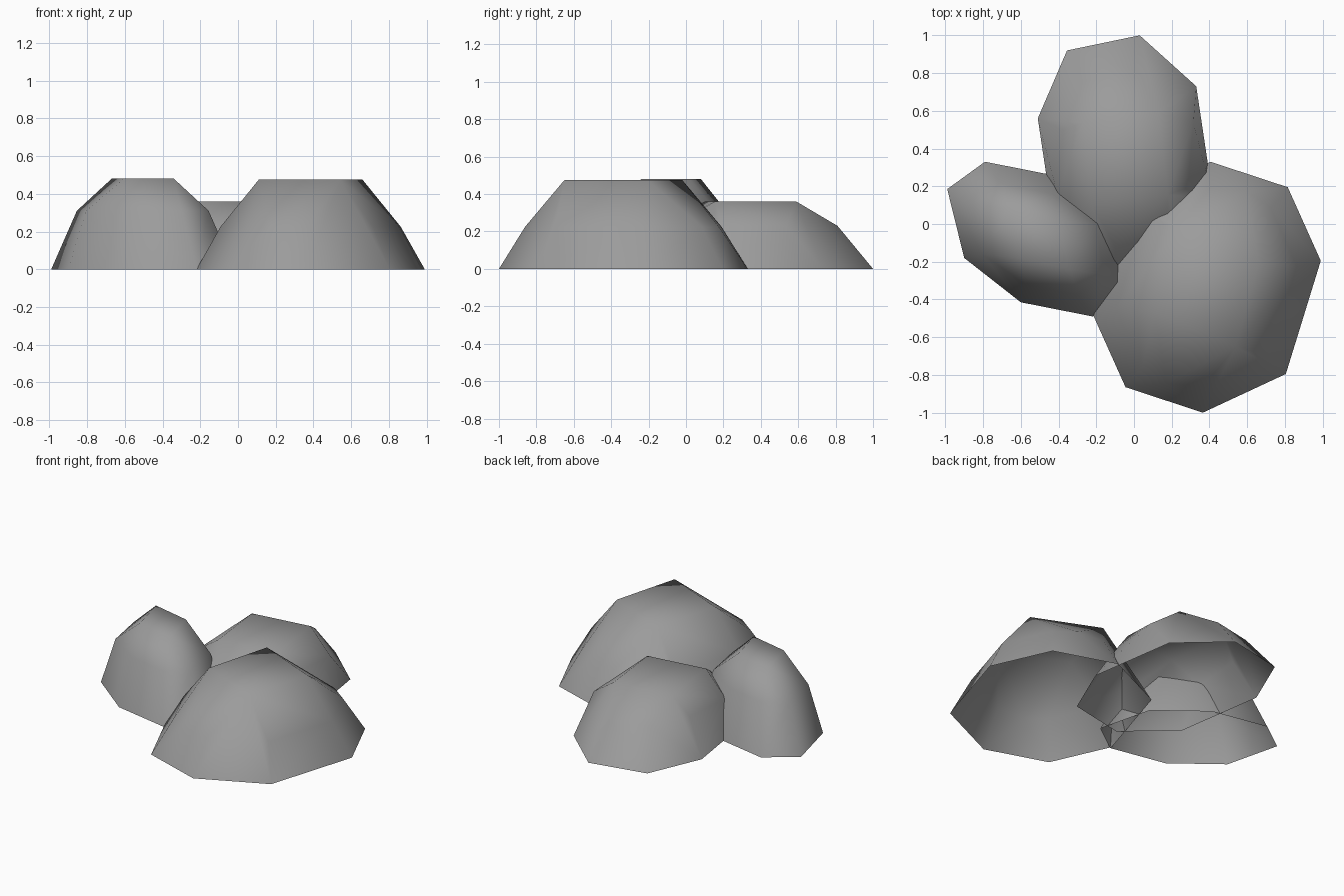
import bpy, bmesh
from mathutils import Vector

cube = bpy.data.objects.get("Cube")
if cube:
    bpy.data.objects.remove(cube, do_unlink=True)

stone = bpy.data.materials.new("stone_grey")
stone.use_nodes = True
colour = (0.33, 0.33, 0.33, 1)
stone.diffuse_color = colour
bsdf = next(n for n in stone.node_tree.nodes if n.type == "BSDF_PRINCIPLED")
bsdf.inputs["Base Color"].default_value = colour


def boulder(name, centre, half_base, half_top, shoulder, shoulder_z, height, bulge=()):
    """Hollow dome, point symmetric about its centre: base ring, shoulder ring, flat top."""
    c = Vector(centre)
    bm = bmesh.new()

    def ring(points, scale, z):
        for p in points:
            for sign in (1, -1):
                xy = c + Vector(p) * scale * sign
                bm.verts.new((xy.x, xy.y, z))

    ring(half_base, 1, 0)
    ring(half_base, shoulder, shoulder_z)
    ring(bulge, 1, shoulder_z)
    ring(half_top, 1, height)
    bmesh.ops.convex_hull(bm, input=bm.verts[:])
    # open underside
    floor = [f for f in bm.faces if all(v.co.z < 0.001 for v in f.verts)]
    bmesh.ops.delete(bm, geom=floor, context="FACES")
    loose = [v for v in bm.verts if not v.link_faces]
    bmesh.ops.delete(bm, geom=loose, context="VERTS")
    bmesh.ops.dissolve_limit(bm, angle_limit=0.02, verts=bm.verts[:], edges=bm.edges[:])
    bmesh.ops.recalc_face_normals(bm, faces=bm.faces[:])
    if sum(f.normal.z for f in bm.faces) < 0:
        bmesh.ops.reverse_faces(bm, faces=bm.faces[:])
    for f in bm.faces:
        f.smooth = True
    mesh = bpy.data.meshes.new(name)
    bm.to_mesh(mesh)
    bm.free()
    mesh.materials.append(stone)
    obj = bpy.data.objects.new(name, mesh)
    bpy.context.collection.objects.link(obj)
    return obj


# Large front boulder
boulder("large_boulder", (0.385, -0.335),
        [(0.605, 0.14), (0.43, 0.53), (0.02, 0.665), (-0.42, 0.46)],
        [(0.275, 0.13), (-0.155, 0.315)],
        0.79, 0.225, 0.475, [(0.215, 0.51)])

# Narrow side boulder
boulder("side_boulder", (-0.505, -0.08),
        [(-0.285, 0.41), (-0.485, 0.265), (-0.395, -0.1), (-0.095, -0.335)],
        [(-0.165, 0.16), (0.1, 0.1)],
        0.72, 0.31, 0.48, [(-0.3, -0.08)])

# Low rear boulder
boulder("rear_boulder", (-0.045, 0.345),
        [(0.075, 0.655), (0.375, 0.385), (0.465, -0.215), (0.31, -0.575)],
        [(0.175, 0.245), (0.225, -0.19)],
        0.71, 0.23, 0.36, [(0.36, 0.19)])
